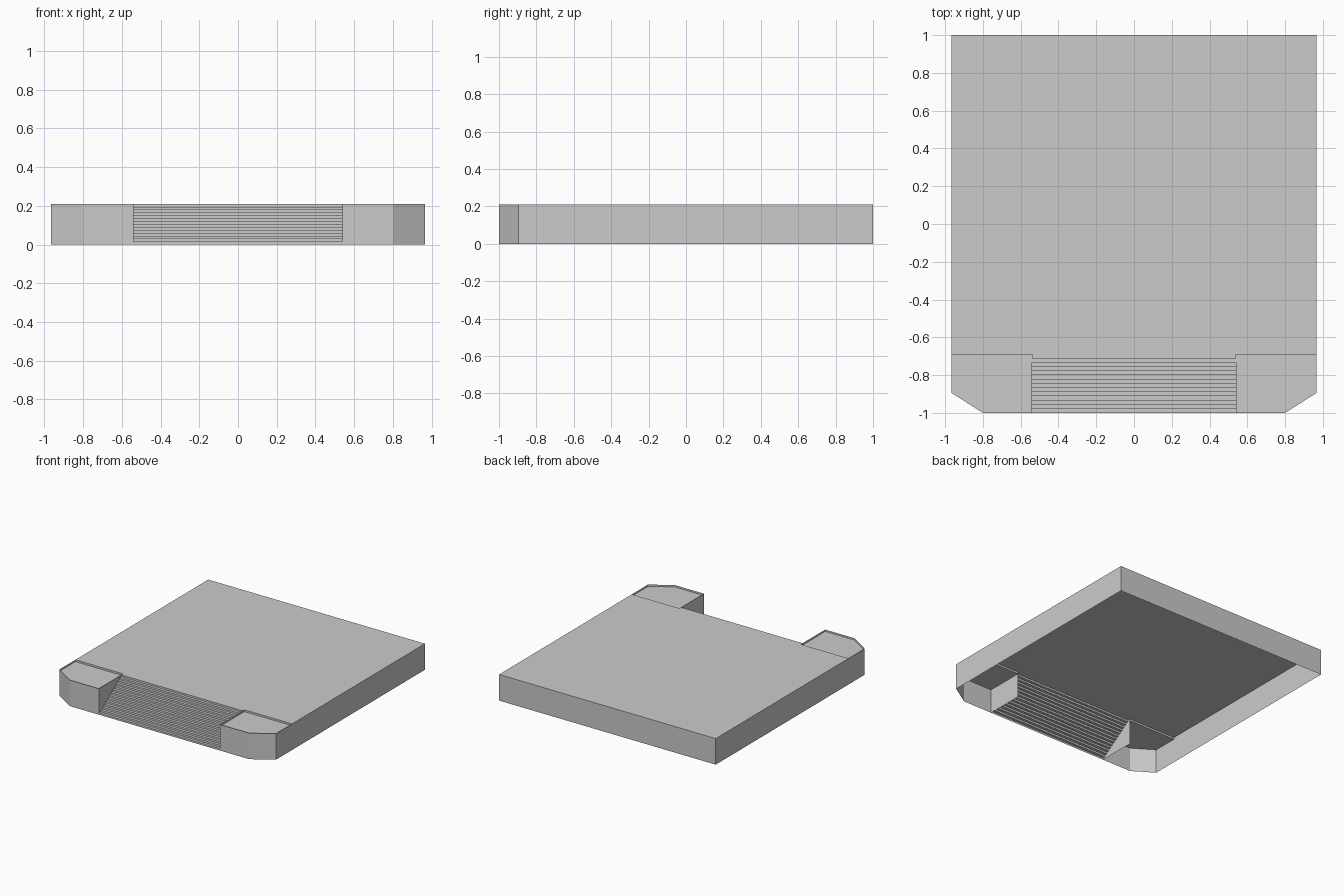
import bpy

cube = bpy.data.objects.get("Cube")
if cube:
    bpy.data.objects.remove(cube, do_unlink=True)

# Main dimensions
HALF_W, FRONT, BACK, TOP = 0.965, -1.0, 1.0, 0.21
STAIR_X, STAIR_BACK = 0.54, -0.69
CHAMFER_X, CHAMFER_Y = 0.80, -0.895
PANEL_Z = TOP - 0.015
STEPS = 14

grey = bpy.data.materials.new("light_grey")
grey.use_nodes = True
grey.diffuse_color = (0.6, 0.6, 0.6, 1)
grey.node_tree.nodes["Principled BSDF"].inputs["Base Color"].default_value = (0.6, 0.6, 0.6, 1)


def make_object(name, verts, faces):
    mesh = bpy.data.meshes.new(name)
    mesh.from_pydata(verts, [], faces)
    mesh.materials.append(grey)
    obj = bpy.data.objects.new(name, mesh)
    bpy.context.collection.objects.link(obj)
    return obj


def flat_panel(name, outline, z):
    """Single upward-facing sheet from a counter-clockwise outline."""
    return make_object(name, [(x, y, z) for x, y in outline], [range(len(outline))])


def wall_strip(name, path, z0, z1):
    """Upright sheet following a path in plan, facing the right of the path."""
    verts = [(x, y, z) for x, y in path for z in (z0, z1)]
    faces = [(2 * i, 2 * i + 2, 2 * i + 3, 2 * i + 1) for i in range(len(path) - 1)]
    return make_object(name, verts, faces)


# Deck sheet and the three plain outer walls
deck = [(-HALF_W, STAIR_BACK), (HALF_W, STAIR_BACK), (HALF_W, BACK), (-HALF_W, BACK)]
flat_panel("deck", deck, TOP)
wall_strip("deck_walls", deck[1:] + deck[:1], 0, TOP)

# Chamfered front corners: walls, sunken top and the small step up to the deck
for side, label in ((1, "left"), (-1, "right")):
    plan = [(STAIR_X, STAIR_BACK), (STAIR_X, FRONT), (CHAMFER_X, FRONT),
            (HALF_W, CHAMFER_Y), (HALF_W, STAIR_BACK)]
    plan = [(side * x, y) for x, y in plan][::side]
    wall_strip(label + "_corner_walls", plan, 0, TOP)
    flat_panel(label + "_corner_top", plan, PANEL_Z)
    ends = sorted([plan[0], plan[-1]])
    wall_strip(label + "_corner_step", ends, PANEL_Z, TOP)

# Stair flight as one zigzag sheet between the corners
run, rise = (STAIR_BACK - FRONT) / STEPS, TOP / STEPS
profile = [(FRONT, 0)]
for i in range(STEPS):
    profile += [(FRONT + i * run, (i + 1) * rise), (FRONT + (i + 1) * run, (i + 1) * rise)]
verts = [(x, y, z) for y, z in profile for x in (-STAIR_X, STAIR_X)]
faces = [(2 * i, 2 * i + 1, 2 * i + 3, 2 * i + 2) for i in range(len(profile) - 1)]
make_object("stairs", verts, faces)
